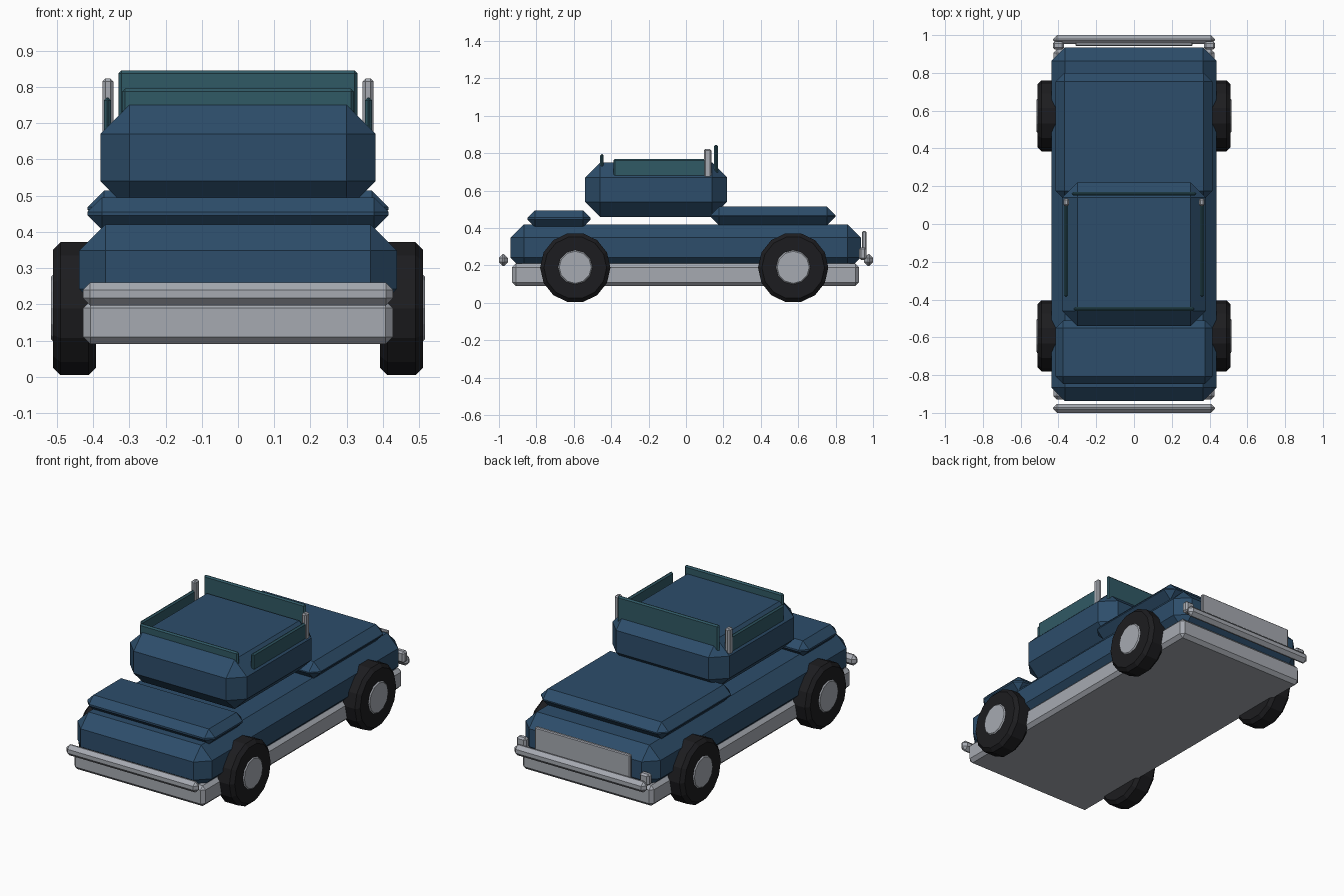
import bpy, math

if "Cube" in bpy.data.objects:
    bpy.data.objects.remove(bpy.data.objects["Cube"])


def material(name, rgb):
    m = bpy.data.materials.new(name)
    m.diffuse_color = (*rgb, 1)
    m.use_nodes = True
    m.node_tree.nodes["Principled BSDF"].inputs["Base Color"].default_value = m.diffuse_color
    return m


BLUE = material("paint_blue", (0.026, 0.075, 0.145))
GLASS = material("glass_teal", (0.03, 0.10, 0.13))
METAL = material("metal_grey", (0.38, 0.40, 0.44))
RUBBER = material("rubber_black", (0.012, 0.012, 0.014))


def finish(name, mat, bevel):
    o = bpy.context.object
    o.name = name
    o.data.materials.append(mat)
    bpy.ops.object.transform_apply(location=False, rotation=True, scale=True)
    b = o.modifiers.new("chamfer", 'BEVEL')
    b.width = bevel
    b.segments = 1
    b.limit_method = 'ANGLE'
    b.angle_limit = math.radians(40)
    return o


def box(name, x, y, z, mat, bevel):
    """Chamfered box from (min, max) ranges."""
    ranges = (x, y, z)
    bpy.ops.mesh.primitive_cube_add(size=1, location=[(a + b) / 2 for a, b in ranges])
    bpy.context.object.scale = [b - a for a, b in ranges]
    return finish(name, mat, bevel)


def disc(name, x0, x1, y, z, r, sides, mat, bevel):
    """Chamfered cylinder lying along x."""
    bpy.ops.mesh.primitive_cylinder_add(vertices=sides, radius=r, depth=abs(x1 - x0),
                                        location=((x0 + x1) / 2, y, z),
                                        rotation=(0, math.pi / 2, 0))
    return finish(name, mat, bevel)


def wide(w):
    return (-w, w)


# Body shell and chassis
box("chassis", wide(0.427), (-0.93, 0.925), (0.09, 0.21), METAL, 0.02)
box("body", wide(0.438), (-0.938, 0.935), (0.17, 0.42), BLUE, 0.072)
box("front_deck", wide(0.415), (-0.847, -0.51), (0.405, 0.495), BLUE, 0.04)
box("rear_deck", wide(0.415), (0.13, 0.80), (0.415, 0.514), BLUE, 0.046)
box("cabin", wide(0.38), (-0.54, 0.22), (0.46, 0.75), BLUE, 0.08)

# Glass panes
box("rear_glass", wide(0.33), (0.15, 0.17), (0.60, 0.845), GLASS, 0.008)
box("front_glass", wide(0.32), (-0.46, -0.44), (0.62, 0.795), GLASS, 0.008)

# Bumpers and grille plate
box("front_bumper", wide(0.428), (-1.0, -0.952), (0.197, 0.26), METAL, 0.02)
box("rear_bumper", wide(0.428), (0.952, 1.0), (0.197, 0.26), METAL, 0.02)
box("grille", wide(0.31), (0.942, 0.964), (0.23, 0.383), METAL, 0.005)

# Parts mirrored left and right
for side, s in (("left", -1), ("right", 1)):
    def span(a, b):
        return tuple(sorted((s * a, s * b)))

    box(side + "_side_glass", span(0.35, 0.37), (-0.387, 0.12), (0.60, 0.77), GLASS, 0.008)
    box(side + "_post", span(0.344, 0.374), (0.095, 0.135), (0.61, 0.823), METAL, 0.008)
    box(side + "_lamp", span(0.37, 0.43), (0.925, 0.965), (0.23, 0.297), METAL, 0.01)
    for end, y in (("front", -0.592), ("rear", 0.573)):
        disc(f"{side}_{end}_tyre", s * 0.392, s * 0.51, y, 0.188, 0.188, 14, RUBBER, 0.02)
        disc(f"{side}_{end}_hub", s * 0.43, s * 0.516, y, 0.19, 0.094, 12, METAL, 0.008)
